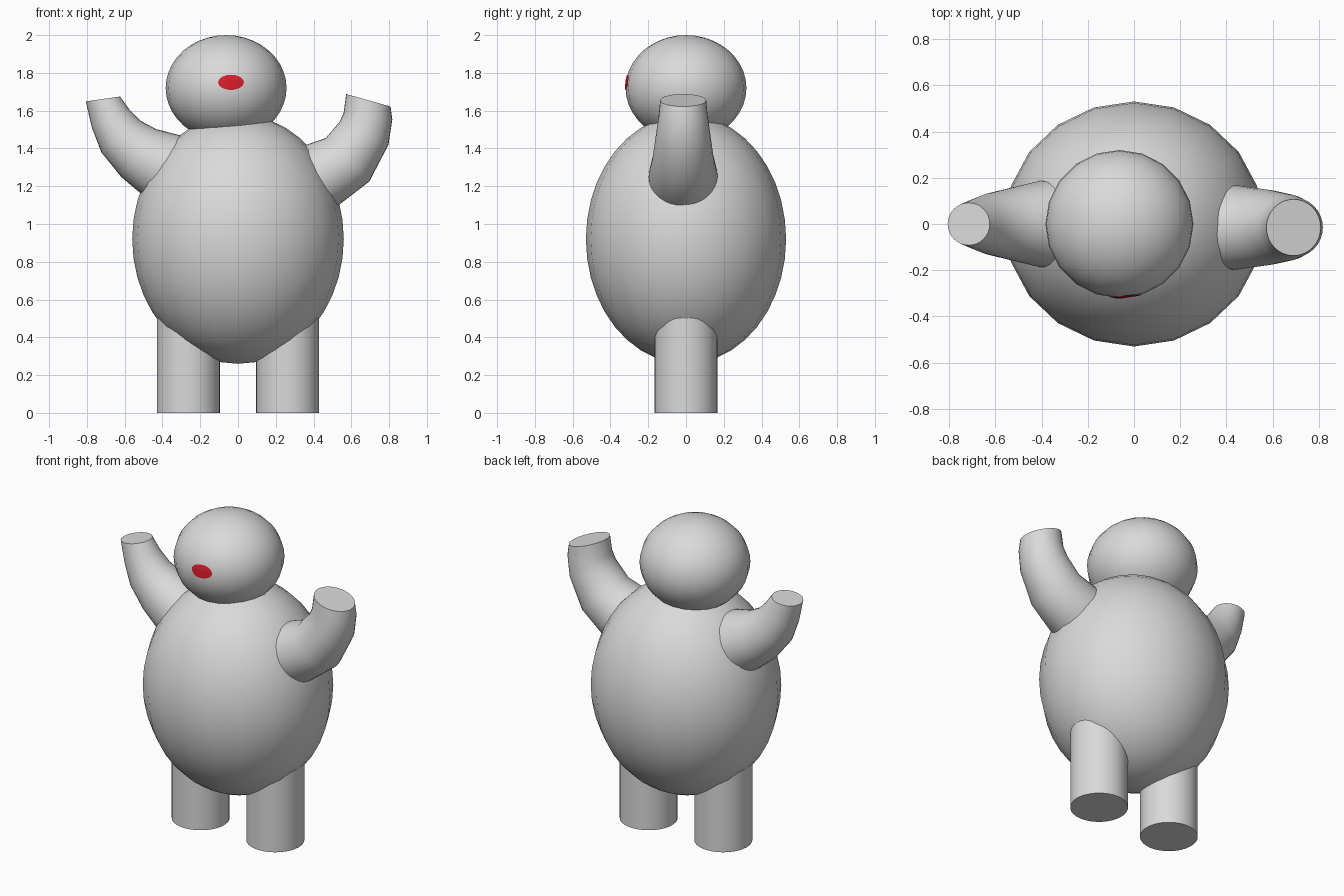
import bpy, bmesh, math
from mathutils import Vector, Matrix
from mathutils.bvhtree import BVHTree

if "Cube" in bpy.data.objects:
    bpy.data.objects.remove(bpy.data.objects["Cube"])


def material(name, rgb):
    m = bpy.data.materials.new(name)
    m.diffuse_color = (*rgb, 1)
    m.use_nodes = True
    m.node_tree.nodes["Principled BSDF"].inputs["Base Color"].default_value = m.diffuse_color
    return m


GREY = material("light grey", (0.7, 0.7, 0.7))
RED = material("red", (0.7, 0.012, 0.025))


def finish(name, bm, mat, sharp=40):
    bmesh.ops.recalc_face_normals(bm, faces=bm.faces)
    for f in bm.faces:
        f.smooth = True
    for e in bm.edges:
        if len(e.link_faces) == 2 and e.calc_face_angle(0) > math.radians(sharp):
            e.smooth = False
    me = bpy.data.meshes.new(name)
    bm.to_mesh(me)
    me.materials.append(mat)
    ob = bpy.data.objects.new(name, me)
    bpy.context.collection.objects.link(ob)
    return ob


def ellipsoid_bm(centre, radii, segs=20, rings=20):
    bm = bmesh.new()
    bmesh.ops.create_uvsphere(bm, u_segments=segs, v_segments=rings, radius=1,
                              matrix=Matrix.Translation(centre) @ Matrix.Diagonal((*radii, 1)))
    return bm


def arm(name, path, y, segs=32):
    # path: (x, z, radius) from shoulder to open-looking flat tip
    bm = bmesh.new()
    pts = [Vector((x, y, z)) for x, z, r in path]
    loops = []
    for i, p in enumerate(pts):
        if i == 0:
            t = pts[1] - p
        elif i == len(pts) - 1:
            # tip tilts a little past the last stretch of the path
            t = Vector((0.27, 0, 0.96)) if p.x > 0 else Vector((-0.14, 0, 0.99))
        else:
            t = pts[i + 1] - pts[i - 1]
        t.normalize()
        side = Vector((0, 1, 0))
        up = t.cross(side)
        r = path[i][2]
        loops.append([bm.verts.new(p + r * (math.cos(a) * side + math.sin(a) * up))
                      for a in (2 * math.pi * k / segs for k in range(segs))])
    for a, b in zip(loops, loops[1:]):
        for k in range(segs):
            n = (k + 1) % segs
            bm.faces.new((a[k], a[n], b[n], b[k]))
    bm.faces.new(loops[0])
    bm.faces.new(loops[-1])
    return finish(name, bm, GREY)


# Body
finish("body", ellipsoid_bm((0, 0, 0.92), (0.56, 0.53, 0.66)), GREY)

# Head, set slightly off centre
head_bm = ellipsoid_bm((-0.063, 0, 1.72), (0.32, 0.32, 0.28))
tree = BVHTree.FromBMesh(head_bm)
finish("head", head_bm, GREY)

# Nose: oval patch laid on the front of the head
bm = bmesh.new()


def on_head(x, z):
    hit = tree.ray_cast(Vector((x, -2, z)), Vector((0, 1, 0)))[0]
    return bm.verts.new((x, hit.y - 0.004, z))


NX, NZ, N = -0.037, 1.75, 32
mid = on_head(NX, NZ)
prev = None
for s in (0.25, 0.5, 0.75, 1.0):
    ring = [on_head(NX + 0.068 * s * math.cos(2 * math.pi * k / N),
                    NZ + 0.04 * s * math.sin(2 * math.pi * k / N)) for k in range(N)]
    for k in range(N):
        n = (k + 1) % N
        if prev:
            bm.faces.new((prev[k], ring[k], ring[n], prev[n]))
        else:
            bm.faces.new((mid, ring[k], ring[n]))
    prev = ring
nose = finish("nose", bm, RED)
if nose.data.polygons[0].normal.y > 0:
    nose.data.flip_normals()

# Legs
for side, label in ((-1, "left"), (1, "right")):
    bm = bmesh.new()
    bmesh.ops.create_cone(bm, cap_ends=True, segments=32, radius1=0.167, radius2=0.167,
                          depth=0.6, matrix=Matrix.Translation((side * 0.263, 0, 0.3)))
    finish(label + "_leg", bm, GREY)

# Raised arms
arm("right_arm", [(0.25, 1.18, 0.19), (0.445, 1.257, 0.182), (0.58, 1.34, 0.163),
                  (0.667, 1.48, 0.143), (0.688, 1.57, 0.13), (0.69, 1.655, 0.122)], -0.015)
arm("left_arm", [(-0.25, 1.25, 0.2), (-0.405, 1.305, 0.187), (-0.525, 1.375, 0.157),
                 (-0.62, 1.463, 0.133), (-0.675, 1.56, 0.11), (-0.715, 1.662, 0.092)], 0)
